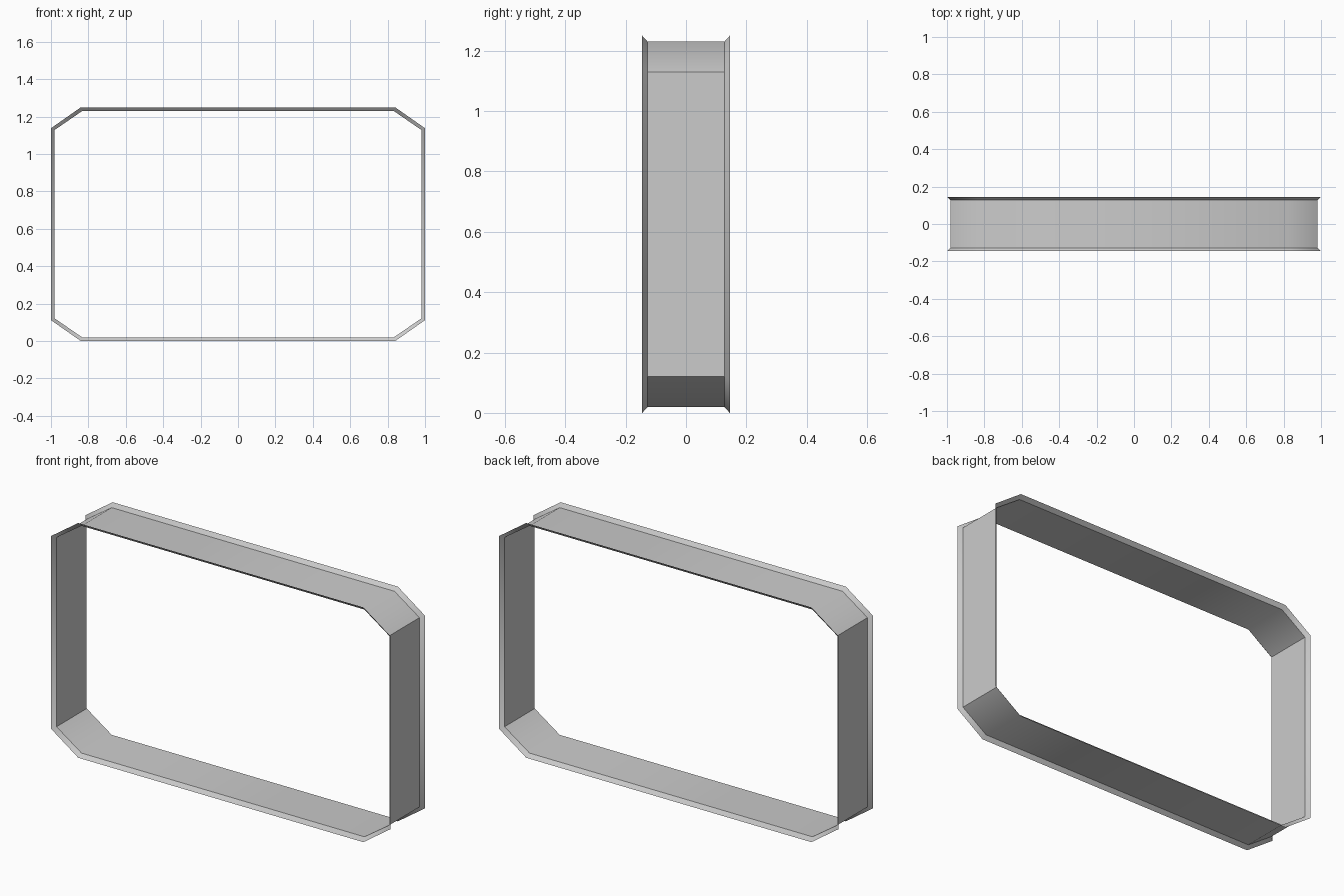
import bpy, bmesh, math

if "Cube" in bpy.data.objects:
    bpy.data.objects.remove(bpy.data.objects["Cube"])

MID_Z = 0.625


def octagon(half_w, half_h, corner_x, corner_z):
    """Chamfered rectangle outline (x, z), counter-clockwise from the front."""
    quarter = [(half_w, corner_z), (corner_x, half_h)]
    right_left = quarter + [(-x, z) for x, z in reversed(quarter)]
    return right_left + [(-x, -z) for x, z in right_left]


lip_outline = octagon(1.0, 0.625, 0.84, 0.513)
band_outline = octagon(0.98, 0.605, 0.833, 0.504)

# Loops from front lip, across the band, to back lip
sections = [(-0.145, lip_outline), (-0.127, band_outline),
            (0.127, band_outline), (0.145, lip_outline)]

bm = bmesh.new()
rings = [[bm.verts.new((x, y, z + MID_Z)) for x, z in outline]
         for y, outline in sections]
for a, b in zip(rings, rings[1:]):
    for i in range(len(a)):
        j = (i + 1) % len(a)
        bm.faces.new((a[j], a[i], b[i], b[j]))

# Make every face point away from the ring's centre line
bm.normal_update()
for f in bm.faces:
    c = f.calc_center_median()
    if f.normal.x * c.x + f.normal.z * (c.z - MID_Z) < 0:
        f.normal_flip()

mesh = bpy.data.meshes.new("flanged_frame")
bm.to_mesh(mesh)
bm.free()
frame = bpy.data.objects.new("flanged_frame", mesh)
bpy.context.collection.objects.link(frame)

# Soft chamfer-to-flat joins, sharp lips and side corners
bpy.context.view_layer.objects.active = frame
frame.select_set(True)
bpy.ops.object.shade_smooth_by_angle(angle=math.radians(40))
